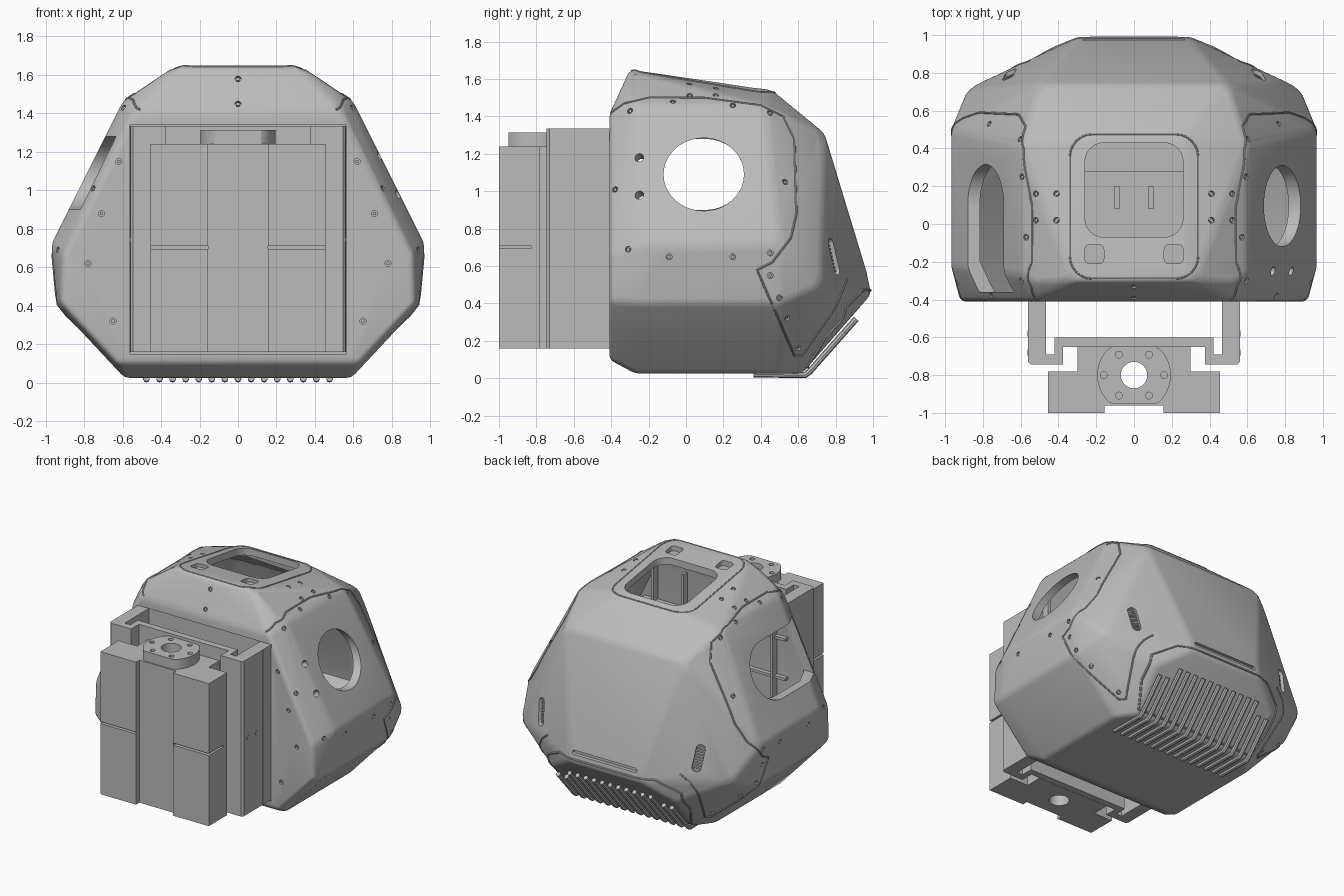
import bpy, bmesh, math
from mathutils import Vector, Matrix
from mathutils.bvhtree import BVHTree

if "Cube" in bpy.data.objects:
    bpy.data.objects.remove(bpy.data.objects["Cube"])

grey = bpy.data.materials.new("matte grey")
grey.use_nodes = True
grey.diffuse_color = (0.5, 0.5, 0.5, 1)
grey.node_tree.nodes["Principled BSDF"].inputs["Base Color"].default_value = (0.5, 0.5, 0.5, 1)


def make(name, bm, smooth=False):
    bmesh.ops.recalc_face_normals(bm, faces=bm.faces)
    mesh = bpy.data.meshes.new(name)
    bm.to_mesh(mesh)
    bm.free()
    mesh.materials.append(grey)
    ob = bpy.data.objects.new(name, mesh)
    bpy.context.collection.objects.link(ob)
    if smooth:
        smooth_edges(ob)
    return ob


def smooth_edges(ob):
    bpy.ops.object.select_all(action='DESELECT')
    ob.select_set(True)
    bpy.context.view_layer.objects.active = ob
    bpy.ops.object.shade_smooth_by_angle(angle=math.radians(28))


def prism(bm, loop, axis, a, b):
    """Extrude a 2D loop along an axis from a to b."""
    place = {'X': lambda p, h: (h, p[0], p[1]),
             'Y': lambda p, h: (p[0], h, p[1]),
             'Z': lambda p, h: (p[0], p[1], h)}[axis]
    low = [bm.verts.new(place(p, a)) for p in loop]
    top = [bm.verts.new(place(p, b)) for p in loop]
    n = len(loop)
    caps = [bm.faces.new(low[::-1]), bm.faces.new(top)]
    sides = [bm.faces.new((low[i], low[(i + 1) % n], top[(i + 1) % n], top[i])) for i in range(n)]
    bmesh.ops.recalc_face_normals(bm, faces=caps + sides)


def ellipse(cx, cy, rx, ry, n=40, start=0, sweep=360):
    steps = n if sweep == 360 else n - 1
    return [(cx + rx * math.cos(math.radians(start + sweep * i / steps)),
             cy + ry * math.sin(math.radians(start + sweep * i / steps))) for i in range(n)]


def round_rect(x0, x1, y0, y1, r):
    loop = []
    for cx, cy, a in ((x1 - r, y1 - r, 0), (x0 + r, y1 - r, 90),
                      (x0 + r, y0 + r, 180), (x1 - r, y0 + r, 270)):
        loop += ellipse(cx, cy, r, r, 7, a, 90)
    return loop


def box(bm, x0, x1, y0, y1, z0, z1):
    prism(bm, [(x0, y0), (x1, y0), (x1, y1), (x0, y1)], 'Z', z0, z1)


def subtract(ob, cutter):
    mod = ob.modifiers.new("cut", 'BOOLEAN')
    mod.operation, mod.solver, mod.object = 'DIFFERENCE', 'EXACT', cutter
    bpy.context.view_layer.objects.active = ob
    bpy.ops.object.modifier_apply(modifier=mod.name)
    bpy.data.objects.remove(cutter)


def tube(name, paths, radius, closed=False):
    curve = bpy.data.curves.new(name, 'CURVE')
    curve.dimensions = '3D'
    curve.bevel_depth, curve.bevel_resolution, curve.use_fill_caps = radius, 2, True
    for path in paths:
        s = curve.splines.new('POLY')
        s.points.add(len(path) - 1)
        for p, co in zip(s.points, path):
            p.co = (*co, 1)
        s.use_cyclic_u = closed
    ob = bpy.data.objects.new(name, curve)
    bpy.context.collection.objects.link(ob)
    mesh = bpy.data.meshes.new_from_object(ob.evaluated_get(bpy.context.evaluated_depsgraph_get()))
    bpy.data.objects.remove(ob)
    mesh.materials.clear()
    mesh.materials.append(grey)
    ob = bpy.data.objects.new(name, mesh)
    bpy.context.collection.objects.link(ob)
    smooth_edges(ob)


# Faceted shell: corner points of one half, mirrored and wrapped
corners = [
    (.63, -.41, .1), (.92, -.41, .41), (.91, -.41, .66), (.54, -.41, 1.41),
    (.59, -.27, .025), (.94, -.27, .4), (.97, -.22, .72), (.6, -.27, 1.46),
    (.52, -.3, 1.52), (.32, -.3, 1.65), (.25, .46, 1.54), (.5, .74, 1.31),
    (.6, .42, 1.46), (.97, .5, .72), (.94, .5, .4), (.88, .72, .5),
    (.59, .5, .025), (.5, .62, .025), (.52, .86, .3), (.3, .99, .45), (.3, .965, .57)]


def shell():
    bm = bmesh.new()
    for x, y, z in corners:
        for s in (-1, 1):
            bm.verts.new((s * x, y, z))
    bmesh.ops.convex_hull(bm, input=bm.verts)
    bmesh.ops.dissolve_limit(bm, angle_limit=math.radians(4), verts=bm.verts, edges=bm.edges)
    return bm


bm = shell()
sharp = [e for e in bm.edges if e.calc_face_angle(0) > math.radians(12)]
bmesh.ops.bevel(bm, geom=sharp, offset=.045, segments=4, profile=.5,
                affect='EDGES', clamp_overlap=True)
bmesh.ops.recalc_face_normals(bm, faces=bm.faces)
tree = BVHTree.FromBMesh(bm)
body = make("body_shell", bm)

bm = shell()
centre = Vector((0, .27, .82))
for v in bm.verts:
    v.co = centre + (v.co - centre) * .93
subtract(body, make("cavity_cutter", bm))


def cast(axis, p, side=1):
    """Surface point and normal found by looking along an axis."""
    start, ray = {'X': ((3 * side, p[0], p[1]), (-side, 0, 0)),
                  'F': ((p[0], -3, p[1]), (0, 1, 0)),
                  'B': ((p[0], 3, p[1]), (0, -1, 0)),
                  'Z': ((p[0], p[1], 3), (0, 0, -1))}[axis]
    hit, normal, _, _ = tree.ray_cast(Vector(start), Vector(ray))
    return hit, normal


def seam(axis, pts, side=1, closed=False):
    path = []
    ends = pts[1:] + pts[:1] if closed else pts[1:]
    for a, b in zip(pts, ends):
        path += [cast(axis, Vector(a).lerp(Vector(b), t / 8), side)[0] for t in range(8)]
    return [p for p in path if p]


# Screw holes with recessed heads
side_spots = [(-.3, 1.43), (-.07, 1.48), (.25, 1.46), (.45, 1.42), (.53, 1.05), (-.38, 1.01),
              (-.31, .69), (-.09, .65), (.25, .65), (.45, .67), (.45, .55), (.5, .43),
              (.54, .32), (.6, .16)]
front_spots = [(.62, 1.15), (.71, .88), (.78, .62), (.65, .32)]
top_spots = [(.41, .16), (.52, .16), (.41, .02), (.52, .02)]
spots = [cast('X', p, s) for p in side_spots for s in (-1, 1)]
spots += [cast('F', (s * x, z)) for x, z in front_spots for s in (-1, 1)]
spots += [cast('Z', (s * x, y)) for x, y in top_spots for s in (-1, 1)]
spots += [cast('F', (0, 1.45)), cast('F', (0, 1.58))]
cuts, heads = bmesh.new(), bmesh.new()


def disc(bm, spot, radius, low, high):
    hit, normal = spot
    m = Matrix.Translation(hit + normal * (low + high) / 2) @ normal.to_track_quat('Z', 'Y').to_matrix().to_4x4()
    bmesh.ops.create_cone(bm, cap_ends=True, segments=14, radius1=radius, radius2=radius,
                          depth=high - low, matrix=m)


for spot in spots:
    disc(cuts, spot, .016, -.018, .03)
    disc(heads, spot, .009, -.02, -.004)
for z in (.98, 1.18):
    disc(cuts, cast('X', (-.25, z)), .024, -.1, .03)
make("panel_screws", heads, True)

# Side windows, top opening and its two pockets
prism(cuts, ellipse(.095, 1.09, .215, .195), 'X', .35, 1.3)
prism(cuts, [(-.36, .9), (.1, .9)] + ellipse(.1, 1.09, .215, .19, 24, -88, 176)
      + [(.1, 1.28), (-.36, 1.28)], 'X', -1.3, -.35)
prism(cuts, round_rect(-.26, .26, -.07, .43, .1), 'Z', 1.3, 1.9)
for s in (-1, 1):
    prism(cuts, round_rect(s * .21 - .05, s * .21 + .05, -.21, -.11, .025), 'Z', 1.598, 1.8)
# Shallow front recess, rear slot and corner grips
box(cuts, -.565, .565, -.6, -.395, .15, 1.34)
prism(cuts, round_rect(-.27, .27, .505, .535, .014), 'Y', .95, 1.2)
for s in (-1, 1):
    hit, n = cast('B', (s * .66, .65))
    up = (Vector((0, -.45, .9)) - n * n.dot(Vector((0, -.45, .9)))).normalized()
    m = Matrix((up.cross(n), up, n)).transposed().to_4x4()
    m.translation = hit
    part = bmesh.new()
    prism(part, round_rect(-.032, .032, -.1, .1, .03), 'Z', -.03, .06)
    part.transform(m)
    grip_mesh = bpy.data.meshes.new("grip")
    part.to_mesh(grip_mesh)
    part.free()
    cuts.from_mesh(grip_mesh)
    bars = [[m @ Vector((-.03, t * .02, -.026)), m @ Vector((.03, t * .02, -.026))] for t in range(-4, 5)]
    tube("grip_ridges_" + ("left" if s > 0 else "right"), bars, .006)
subtract(body, make("detail_cutter", cuts))
smooth_edges(body)

# Panel seams
side_line = [(-.4, 1.42), (-.33, 1.47), (-.2, 1.5), (.1, 1.5), (.4, 1.46), (.52, 1.4), (.58, 1.28),
             (.59, .88), (.56, .75), (.46, .62), (.38, .58), (.58, .12), (.62, .12), (.8, .38), (.87, .55)]
tube("side_panel_seams", [seam('X', side_line, s) for s in (-1, 1)], .006)
tube("top_plate_seam", [seam('Z', round_rect(-.34, .34, -.29, .475, .12), 1, True)], .005, True)
vent_line = [(-.4, .47), (.4, .47), (.56, .38), (.56, .22), (.5, .06), (-.5, .06), (-.56, .22), (-.56, .38)]
tube("vent_panel_seam", [seam('B', vent_line, 1, True)], .008, True)

# Bent vent ribs wrapping from the belly to the rear slope
ribs = []
for i in range(15):
    x = (i - 7) * .068
    end = .91 if abs(x) < .4 else .85
    ribs.append([(x, .36, .022), (x, .635, .017), (x, .66, .035), (x, end, .035 + (end - .66) * 1.13)])
tube("vent_ribs", ribs, .017)

# Inner floor and stiffening ribs
bm = bmesh.new()
box(bm, -.4, .4, -.36, .28, .28, .3)
for x in (-.09, .09):
    box(bm, x - .012, x + .012, .08, .2, .3, .34)
for x in (-.5, -.25, 0, .25, .5):
    box(bm, x - .01, x + .01, -.37, -.31, .12, 1.38)
for z in (.5, .8, 1.1):
    box(bm, -.6, .6, -.37, -.33, z - .01, z + .01)
make("inner_ribs", bm)

# Mounting bracket: folded channel profile
half = [(.56, -.4), (.56, -.73), (.545, -.745), (.375, -.745), (.375, -.65)]
inner = [(.42, -.6), (.42, -.69), (.467, -.69), (.467, -.4)]
bm = bmesh.new()
mirror = lambda pts: [(-x, y) for x, y in reversed(pts)]
prism(bm, half + mirror(half) + mirror(inner) + inner, 'Z', .16, 1.335)
make("mounting_bracket", bm)
bm = bmesh.new()
for s in (-1, 1):
    for y in (-.68, -.58):
        prism(bm, ellipse(y, .74, .015, .015, 14), 'X', s * .555, s * .565)
    box(bm, s * .5585 - .003, s * .5585 + .003, -.505, -.498, .16, 1.335)
make("bracket_bolts", bm)

# Slide block with stepped profile, joint gaps and bore
side = [(.155, -.96), (.155, -1), (.455, -1), (.455, -.78), (.3, -.78), (.3, -.652)]
bm = bmesh.new()
prism(bm, side + mirror(side), 'Z', .16, 1.24)
block = make("slide_block", bm)
bm = bmesh.new()
for s in (-1, 1):
    box(bm, min(s * .156, s * .5), max(s * .156, s * .5), -1.1, -.83, .695, .71)
prism(bm, ellipse(0, -.8, .07, .07), 'Z', 0, 1.5)
subtract(block, make("block_cutter", bm))

# Flange with clipped round outline and bolt circle
bm = bmesh.new()
outline = [(x, max(-.95, min(-.652, y))) for x, y in ellipse(0, -.8, .195, .195, 48)]
prism(bm, outline, 'Z', 1.238, 1.315)
flange = make("flange", bm)
bm = bmesh.new()
prism(bm, ellipse(0, -.8, .07, .07), 'Z', 1, 1.5)
for x, y in ellipse(0, -.8, .16, .125, 6):
    prism(bm, ellipse(x, y, .018, .018, 16), 'Z', 1.27, 1.4)
subtract(flange, make("flange_cutter", bm))
smooth_edges(flange)
smooth_edges(block)
